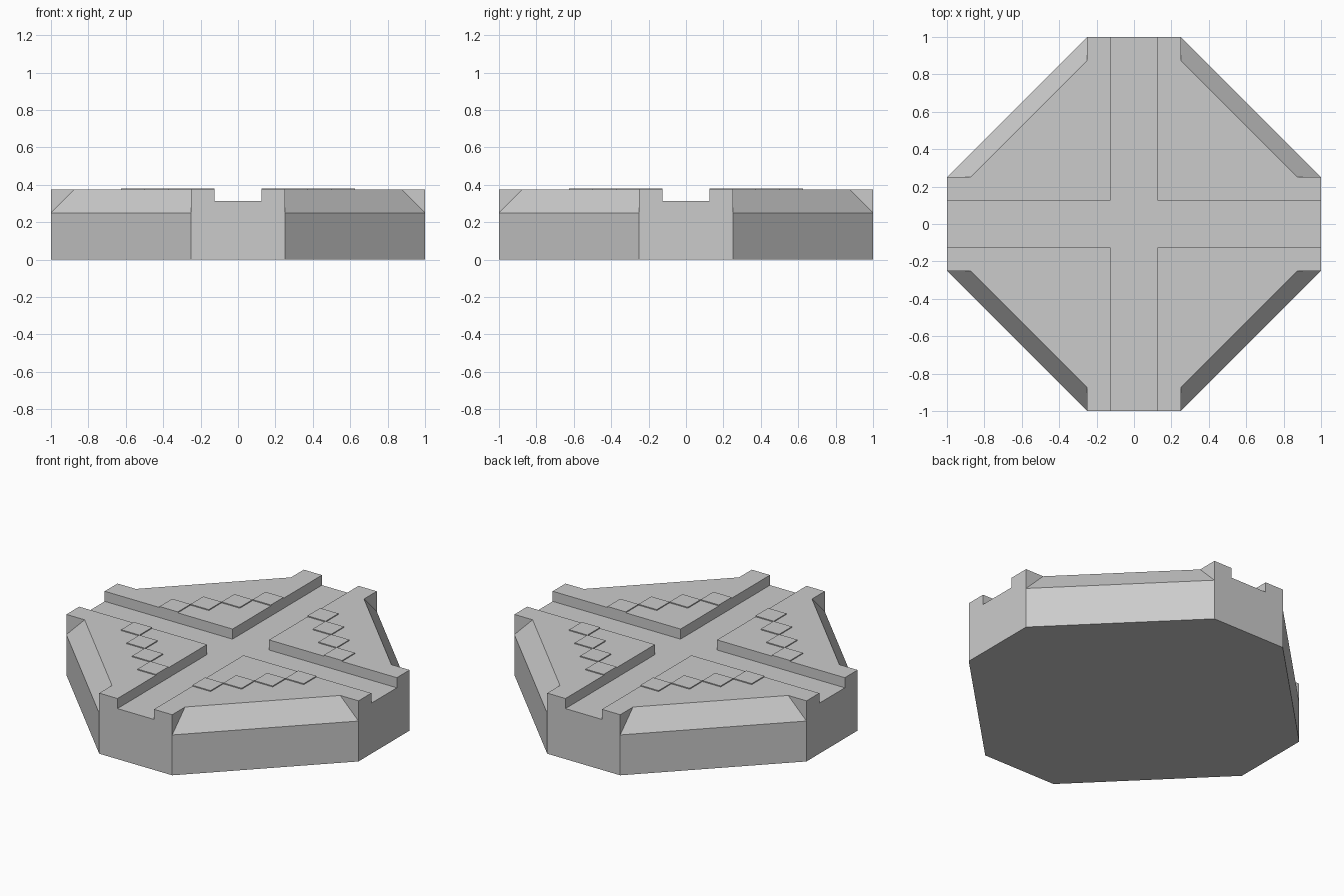
import bpy, bmesh
from mathutils import Matrix, Vector

cube = bpy.data.objects.get("Cube")
if cube:
    bpy.data.objects.remove(cube, do_unlink=True)

TOP, FLOOR = 0.375, 0.3125      # deck height and channel floor height
HALF, CUT, SLOT = 1.0, 0.25, 0.125
PLATE = 0.006

stone = bpy.data.materials.new("plain_grey")
stone.use_nodes = True
grey = (0.6, 0.6, 0.6, 1)
stone.diffuse_color = grey
stone.node_tree.nodes["Principled BSDF"].inputs["Base Color"].default_value = grey


def prism(bm, outline, z0, z1):
    """Extrude a flat outline upwards."""
    face = bm.faces.new([bm.verts.new((x, y, z0)) for x, y in outline])
    out = bmesh.ops.extrude_face_region(bm, geom=[face])
    verts = [g for g in out["geom"] if isinstance(g, bmesh.types.BMVert)]
    bmesh.ops.translate(bm, verts=verts, vec=(0, 0, z1 - z0))


def square(x0, y0, x1, y1):
    return [(x0, y0), (x1, y0), (x1, y1), (x0, y1)]


def quarter_turns(points):
    """Repeat a list of points around the four quarters."""
    return [(Matrix.Rotation(q * 1.5707963, 2) @ Vector(p))[:]
            for q in range(4) for p in points]


def make(name, bm):
    bmesh.ops.recalc_face_normals(bm, faces=bm.faces[:])
    mesh = bpy.data.meshes.new(name)
    bm.to_mesh(mesh)
    bm.free()
    mesh.materials.append(stone)
    obj = bpy.data.objects.new(name, mesh)
    bpy.context.collection.objects.link(obj)
    return obj


# Eight-sided base block
bm = bmesh.new()
prism(bm, quarter_turns([(HALF, -CUT), (HALF, CUT)]), 0, TOP)
base = make("base_block", bm)

# Cutter: crossing channels
bm = bmesh.new()
prism(bm, quarter_turns([(1.2, -SLOT), (1.2, SLOT), (SLOT, SLOT)]), FLOOR, 0.5)

# Cutter: sloped notch on each diagonal side
for q in range(4):
    part = bmesh.new()
    prism(part, square(CUT, CUT, 1.2, 1.2), 0.2, 0.5)
    cut = bmesh.ops.bisect_plane(part, geom=part.verts[:] + part.edges[:] + part.faces[:],
                                 plane_co=(CUT, HALF, 0.25), plane_no=(1, 1, 1),
                                 clear_inner=True)
    rim = [g for g in cut["geom_cut"] if isinstance(g, bmesh.types.BMEdge)]
    bmesh.ops.contextual_create(part, geom=rim)
    part.transform(Matrix.Rotation(q * 1.5707963, 4, "Z"))
    temp = bpy.data.meshes.new("temp")
    part.to_mesh(temp)
    part.free()
    bm.from_mesh(temp)
    bpy.data.meshes.remove(temp)
cutter = make("cutter", bm)
cutter.hide_render = True

mod = base.modifiers.new("carve", "BOOLEAN")
mod.operation = "DIFFERENCE"
mod.solver = "EXACT"
mod.object = cutter
bpy.context.view_layer.objects.active = base
bpy.ops.object.modifier_apply(modifier=mod.name)
bpy.data.objects.remove(cutter, do_unlink=True)

# Diagonal rows of thin raised tiles, one row on each deck
bm = bmesh.new()
for sx in (-1, 1):
    for sy in (-1, 1):
        for i in range(4):
            x, y = SLOT * (i + 1), SLOT * (4 - i)
            prism(bm, square(sx * x, sy * y, sx * (x + SLOT), sy * (y + SLOT)),
                  TOP - 0.001, TOP + PLATE)
make("deck_tiles", bm)
